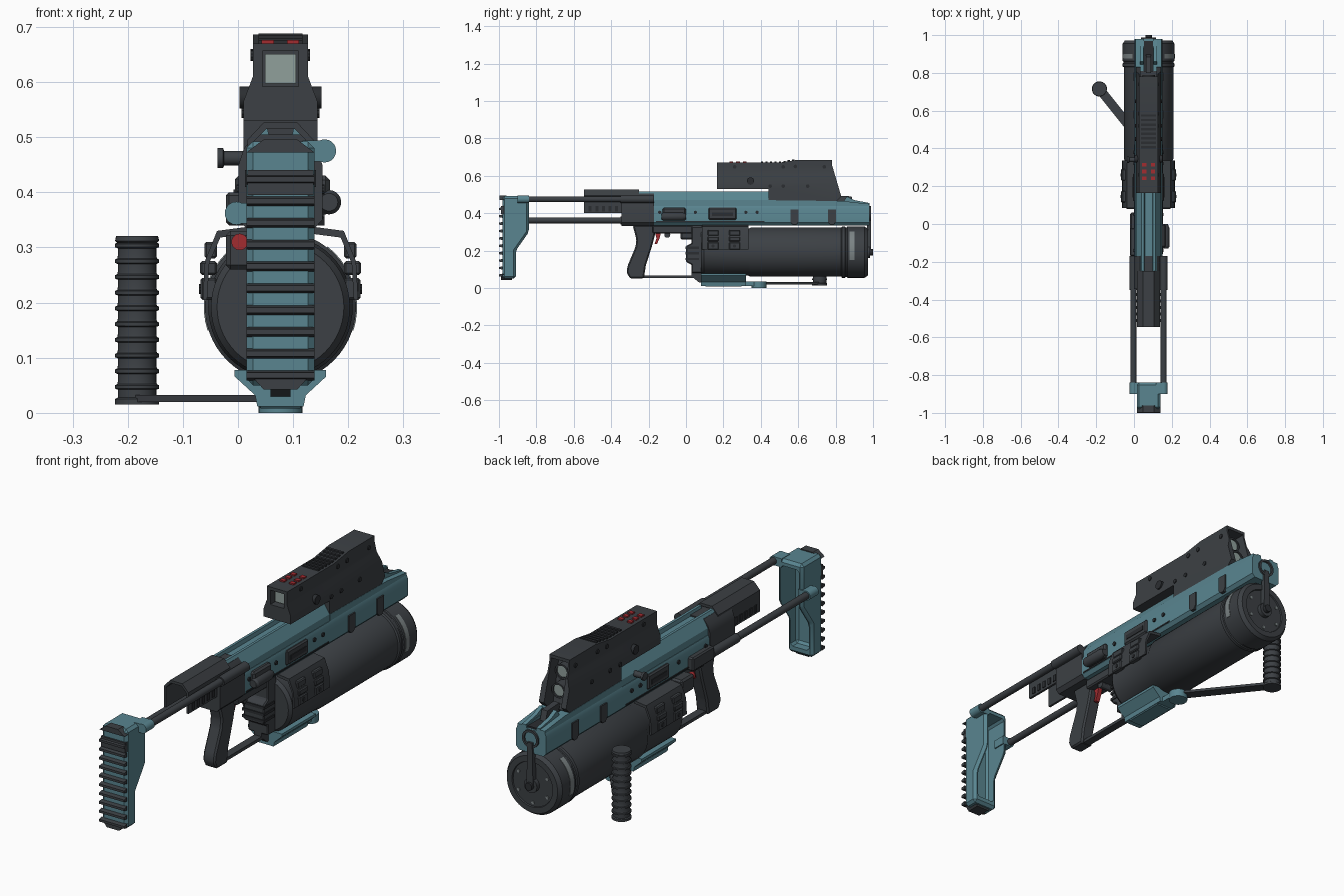
import bpy, bmesh, math
from mathutils import Vector, Matrix

if "Cube" in bpy.data.objects:
    bpy.data.objects.remove(bpy.data.objects["Cube"])

C = 0.077  # x of the long axis


def colour(name, rgb):
    m = bpy.data.materials.new(name)
    m.diffuse_color = (*rgb, 1)
    m.use_nodes = True
    m.node_tree.nodes["Principled BSDF"].inputs["Base Color"].default_value = m.diffuse_color
    return m


TEAL = colour("teal", (0.10, 0.235, 0.28))
DARK = colour("dark_grey", (0.045, 0.051, 0.058))
BLACK = colour("near_black", (0.024, 0.027, 0.031))
RED = colour("red", (0.36, 0.025, 0.03))
GLASS = colour("pale_glass", (0.28, 0.35, 0.33))
GREY = colour("mid_grey", (0.2, 0.23, 0.235))


def finish(name, bm, mat, bevel=0):
    bmesh.ops.recalc_face_normals(bm, faces=bm.faces)
    if bevel:
        bmesh.ops.bevel(bm, geom=bm.edges[:], offset=bevel, segments=1, affect='EDGES')
    me = bpy.data.meshes.new(name)
    bm.to_mesh(me)
    bm.free()
    me.materials.append(mat)
    ob = bpy.data.objects.new(name, me)
    bpy.context.collection.objects.link(ob)
    return ob


def prism(name, pts, axis, a, b, mat, bevel=0):
    """Extrude a 2D outline along an axis (x: y,z  y: x,z  z: x,y)."""
    put = {'x': lambda p, t: (t, *p), 'y': lambda p, t: (p[0], t, p[1]), 'z': lambda p, t: (*p, t)}[axis]
    bm = bmesh.new()
    lo, hi = [[bm.verts.new(put(p, t)) for p in pts] for t in (a, b)]
    bm.faces.new(lo)
    bm.faces.new(hi)
    for i in range(len(pts)):
        j = (i + 1) % len(pts)
        bm.faces.new((lo[i], lo[j], hi[j], hi[i]))
    return finish(name, bm, mat, bevel)


def box(name, x, y, z, mat, bevel=0):
    return prism(name, [(x[0], y[0]), (x[1], y[0]), (x[1], y[1]), (x[0], y[1])], 'z', *z, mat, bevel)


def sym(half):
    """Mirror a half section (offset from centre, z), listed top to bottom."""
    return [(C + x, z) for x, z in half] + [(C - x, z) for x, z in reversed(half)]


def lathe(name, prof, axis, at, mat, n=32):
    """Revolve (along, radius) points round an axis through the point at."""
    bm = bmesh.new()
    vs = [bm.verts.new((r, 0, t)) for t, r in prof]
    es = [bm.edges.new(e) for e in zip(vs, vs[1:])]
    bmesh.ops.spin(bm, geom=vs + es, cent=(0, 0, 0), axis=(0, 0, 1), angle=math.tau, steps=n)
    bmesh.ops.remove_doubles(bm, verts=bm.verts, dist=1e-5)
    rot = {'x': Matrix.Rotation(math.pi / 2, 4, 'Y'), 'y': Matrix.Rotation(-math.pi / 2, 4, 'X'), 'z': Matrix()}[axis]
    bm.transform(Matrix.Translation(at) @ rot)
    return finish(name, bm, mat)


def rod(name, axis, at, a, b, r, mat, n=20):
    return lathe(name, [(a, 0), (a, r), (b, r), (b, 0)], axis, at, mat, n)


def cut(ob, cutter):
    cutter.hide_render = True
    m = ob.modifiers.new("cut", 'BOOLEAN')
    m.operation, m.object, m.solver = 'DIFFERENCE', cutter, 'EXACT'
    me = bpy.data.meshes.new_from_object(ob.evaluated_get(bpy.context.evaluated_depsgraph_get()))
    ob.modifiers.clear()
    ob.data = me
    bpy.data.objects.remove(cutter)


# Shoulder stock: hollow teal shell with dark ribs, on two diagonal rods
stock = prism("stock", [(-.982, .05), (-.982, .492), (-.84, .492), (-.84, .30), (-.91, .20), (-.91, .05)],
              'x', C - .062, C + .062, TEAL, .012)
cut(stock, prism("stock_cutter", [(-.955, .08), (-.955, .465), (-.7, .465), (-.7, .08)], 'x', C - .045, C + .045, TEAL, .01))
for i in range(10):
    z = .068 + i * .0395
    prism("stock_rib", [(-.98, z - .009), (-1, z - .005), (-1, z + .005), (-.98, z + .009)], 'x', C - .062, C + .062, DARK)
box("stock_pad", (C - .06, C + .06), (-.99, -.97), (.395, .44), DARK)
prism("stock_heel", sym([(.06, .075), (.03, .042)]), 'y', -.99, -.93, DARK)
prism("stock_top_cap", sym([(.03, .496), (.062, .472)]), 'y', -.998, -.96, DARK)
for side, z in ((1, .475), (-1, .362)):
    x = C + side * .08
    rod("stock_rod", 'y', (x, 0, z), -.86, -.17, .0155, DARK)
    rod("stock_rod_socket", 'y', (x, 0, z), -.90, -.84, .021, TEAL)
    box("stock_socket_arm", sorted((x, C + side * .04)), (-.90, -.84), (z - .019, z + .019), TEAL)
    rod("rod_sleeve", 'y', (x, 0, z), -.35, -.17, .021, DARK)

# Rear cheek cover: open-bottomed shell with ridges
outer = [(.03, .527), (.06, .495), (.06, .40)]
inner = [(.05, .40), (.05, .49), (.026, .515)]
prism("cheek_cover", [(C + x, z) for x, z in outer + inner] + [(C - x, z) for x, z in reversed(outer + inner)],
      'y', -.545, -.25, DARK)
for i in range(7):
    y = -.52 + i * .035
    for s in (-1, 1):
        box("cheek_ridge", sorted((C + s * .058, C + s * .064)), (y, y + .016), (.41, .44), BLACK)

# Receiver: dark rear block, teal body with a stepped top
prism("receiver_rear", sym([(.045, .505), (.066, .48), (.076, .45), (.076, .35), (.06, .333)]), 'y', -.345, -.17, DARK)
prism("receiver_body", sym([(.068, .44), (.074, .425), (.074, .35), (.06, .335)]), 'y', -.17, .98, TEAL)
prism("receiver_top", [(C + x, z) for x, z in [(.066, .435), (.066, .47), (.036, .517), (.024, .517), (.02, .50), (-.02, .50),
      (-.024, .517), (-.036, .517), (-.066, .47), (-.066, .435)]], 'y', -.25, .445, TEAL)
for s in (-1, 1):
    edge = C + s * .074
    box("receiver_groove", sorted((edge, edge + s * .003)), (-.16, .42), (.352, .358), BLACK)
    box("side_port", sorted((edge - s * .01, edge + s * .008)), (.12, .27), (.365, .43), DARK, .006)
    box("side_port_slot", sorted((edge, edge + s * .011)), (.14, .25), (.385, .405), BLACK)
    for y in (-.14, .05, .32, .38):
        rod("receiver_bolt", 'x', (edge, y, .405), -.006, .006, .009, BLACK, 10)
    # front rails with sloped tops
    prism("front_rail", [(.44, .43), (.44, .47), (.84, .465), (.98, .45), (.98, .43)], 'x',
          *sorted((C + s * .024, C + s * .068)), TEAL)
    prism("front_rail_wing", [(.80, .40), (.86, .49), (.90, .47), (.98, .455), (.98, .40)], 'x',
          *sorted((C + s * .026, C + s * .044)), TEAL)
prism("front_sight", [(.80, .44), (.80, .495), (.885, .49), (.90, .44)], 'x', C - .014, C + .014, DARK)
box("front_channel", (C - .024, C + .024), (.44, .97), (.43, .447), BLACK)
lathe("small_muzzle", [(.90, .0), (.90, .04), (.988, .04), (.988, .03), (.93, .028), (.93, 0)], 'y', (C, 0, .40), DARK)

# Right assist knob and left cocking knob
box("assist_base", (C + .06, C + .09), (-.125, 0), (.36, .43), DARK, .008)
lathe("assist_knob", [(-.13, 0), (-.13, .016), (-.12, .022), (-.02, .022), (0, .014), (0, 0)], 'y', (.165, 0, .382), DARK)
lathe("cocking_knob", [(-.037, 0), (-.037, .018), (-.027, .018), (-.025, .013), (.03, .013), (.03, 0)], 'x', (0, .34, .462), DARK)
box("left_housing", (-.022, .03), (-.17, -.02), (.34, .40), DARK, .006)
box("left_pouch", (-.022, .04), (-.03, .06), (.26, .33), DARK, .008)
rod("safety_button", 'y', (.003, 0, .31), -.05, -.02, .015, RED)

# Grip, trigger and guard
prism("grip", [(-.285, .335), (-.165, .335), (-.165, .29), (-.18, .23), (-.215, .12), (-.225, .052), (-.30, .052), (-.318, .085),
      (-.312, .12), (-.27, .22), (-.265, .26)], 'x', C - .03, C + .03, DARK, .007)
box("trigger_housing", (C - .045, C + .045), (-.18, .09), (.292, .336), DARK, .006)
prism("trigger", [(-.165, .295), (-.135, .295), (-.14, .27), (-.155, .235), (-.168, .235), (-.158, .265)], 'x', C - .01, C + .01, RED)
rod("trigger_pin", 'x', (C, -.10, .285), -.03, .03, .016, DARK, 12)
prism("trigger_guard", [(-.24, .054), (.04, .054), (.07, .03), (.09, .03), (.09, .09), (.03, .09), (.03, .068), (-.24, .068)],
      'x', C - .018, C + .018, DARK)
prism("breech_block", [(.03, .08), (.03, .125), (0, .14), (0, .225), (.03, .24), (.03, .33), (.09, .33), (.09, .08)],
      'x', C - .05, C + .05, DARK, .005)
for z in (.15, .18, .21):
    box("breech_rib", (C - .054, C + .054), (-.004, .07), (z, z + .012), BLACK)

# Large lower barrel with collars and cap
lathe("large_barrel", [(.08, 0), (.08, .115), (.095, .126), (.335, .126), (.345, .131), (.83, .131), (.835, .137), (.85, .137),
      (.853, .133), (.86, .133), (.863, .137), (.955, .137), (.972, .125), (.972, .1), (.966, .098), (.966, 0)], 'y', (C, 0, .192), DARK, 56)
rod("cap_hub", 'y', (C, 0, .192), .96, .985, .032, DARK)
rod("cap_hub_knob", 'y', (C, 0, .192), .98, 1.0, .017, BLACK)
prism("cap_link", sym([(.012, .385), (.016, .192)]), 'y', .968, .99, DARK)
for i in range(6):
    a = math.tau * (i + .5) / 6
    rod("cap_bolt", 'y', (C + .082 * math.cos(a), 0, .192 + .082 * math.sin(a)), .96, .97, .007, GREY, 10)
for s in (-1, 1):
    arc = [math.radians(-18 + 7 * i) for i in range(11)]
    ring = [(r, a) for r, run in ((.139, arc), (.13, arc[::-1])) for a in run]
    prism("barrel_window", [(C + s * r * math.cos(a), .192 + r * math.sin(a)) for r, a in ring], 'y', .875, .90, GREY)
    # folded side clamps with latches
    strip = [(.055, .338), (.115, .33), (.137, .275), (.141, .205), (.133, .205), (.129, .272), (.109, .318), (.055, .325)]
    prism("clamp", [(C + s * x, z) for x, z in strip], 'y', .085, .335, DARK)
    for y in (.115, .23):
        for z0, z1, o in ((.205, .245, .145), (.25, .275, .146), (.28, .31, .138)):
            box("latch", sorted((C + s * .115, C + s * o)), (y, y + .06), (z0, z1), DARK, .004)
        rod("latch_pin", 'x', (C + s * .143, y + .03, .225), -.005, .005, .009, BLACK, 10)

# Teal belly mount, swivel and folding side handle
prism("belly_mount", sym([(.083, .078), (.083, .066), (.046, .032), (.042, .012), (-.0, .012)][:4]), 'y', .08, .32, TEAL)
box("belly_foot", (C - .042, C + .042), (.10, .30), (.008, .035), TEAL, .006)
rod("swivel", 'z', (C, .39, 0), 0, .035, .04, TEAL, 24)
box("swivel_bridge", (C - .03, C + .03), (.28, .40), (.012, .035), TEAL)
p, q = Vector((C, .39)), Vector((-.183, .715))
n = (q - p).normalized().orthogonal() * .024
prism("handle_arm", [tuple(v) for v in (p + n, q + n, q - n, p - n)], 'z', .02, .032, DARK)
prof = [(.015, 0), (.015, .04), (.025, .04)]
for i in range(10):
    z = .028 + i * .0285
    prof += [(z, .035), (z + .014, .035), (z + .016, .04), (z + .022, .04), (z + .024, .036)]
lathe("side_handle", prof + [(.312, .04), (.321, .038), (.321, 0)], 'z', (q.x, q.y, 0), DARK)

# Sight housing: side outline, narrowed above the shoulder line
sight = prism("sight_housing", [(.165, .53), (.165, .67), (.495, .67), (.60, .686), (.78, .686), (.78, .66), (.83, .49), (.80, .46),
              (.765, .405), (.44, .405), (.44, .53)], 'x', C - .067, C + .067, DARK)
bm = bmesh.new()
bm.from_mesh(sight.data)
for z in (.565, .61):
    bmesh.ops.bisect_plane(bm, geom=bm.verts[:] + bm.edges[:] + bm.faces[:], plane_co=(0, 0, z), plane_no=(0, 0, 1))
for v in bm.verts:
    if v.co.z > .609:
        v.co.x = C + math.copysign(.05, v.co.x - C)
bm.to_mesh(sight.data)
bm.free()
cut(sight, prism("lens_cutter", [(.72, .672), (.95, .672), (.95, .47), (.765, .47)], 'x', C - .042, C + .042, DARK))
cut(sight, box("eyepiece_cutter", (C - .033, C + .033), (.1, .20), (.592, .656), DARK))
box("eyepiece_glass", (C - .028, C + .028), (.19, .199), (.597, .651), GLASS)
for z, y in ((.615, .75), (.54, .775)):
    lathe("lens_tube", [(-.05, .033), (.015, .033), (.015, .026), (-.05, .026)], 'y', (C, y, z), DARK)
    rod("front_lens", 'y', (C, y, z), -.02, .008, .027, GLASS)
for i in range(6):
    box("button", (C + (i % 2) * .046 - .034, C + (i % 2) * .046 - .012), (.232 + i // 2 * .036, .252 + i // 2 * .036), (.665, .676), RED)
for i in range(8):
    box("sight_top_ridge", (C - .04, C + .04), (.40 + i * .024, .412 + i * .024), (.665, .676 + max(0, i - 4) * .004), BLACK)
for s in (-1, 1):
    for y in (.58, .78):
        prism("sight_tab", [(y - .022, .42), (y + .022, .42), (y + .022, .355), (y + .01, .34), (y - .01, .34), (y - .022, .355)],
              'x', *sorted((C + s * .066, C + s * .08)), DARK)
    rod("sight_dial", 'x', (C + s * .062, .345, .572), -.012, .012, .02, BLACK)
    for y, z in ((.26, .648), (.52, .648), (.585, .65), (.74, .648)):
        rod("sight_screw", 'x', (C + s * .05, y, z), -.004, .004, .01, BLACK, 10)
    for y, z in ((.45, .545), (.52, .545), (.65, .545)):
        rod("sight_screw", 'x', (C + s * .067, y, z), -.004, .004, .01, BLACK, 10)

# Smooth round parts, keep edges sharp
for ob in bpy.context.scene.objects:
    ob.select_set(True)
    bpy.context.view_layer.objects.active = ob
bpy.ops.object.shade_smooth_by_angle(angle=math.radians(30))
